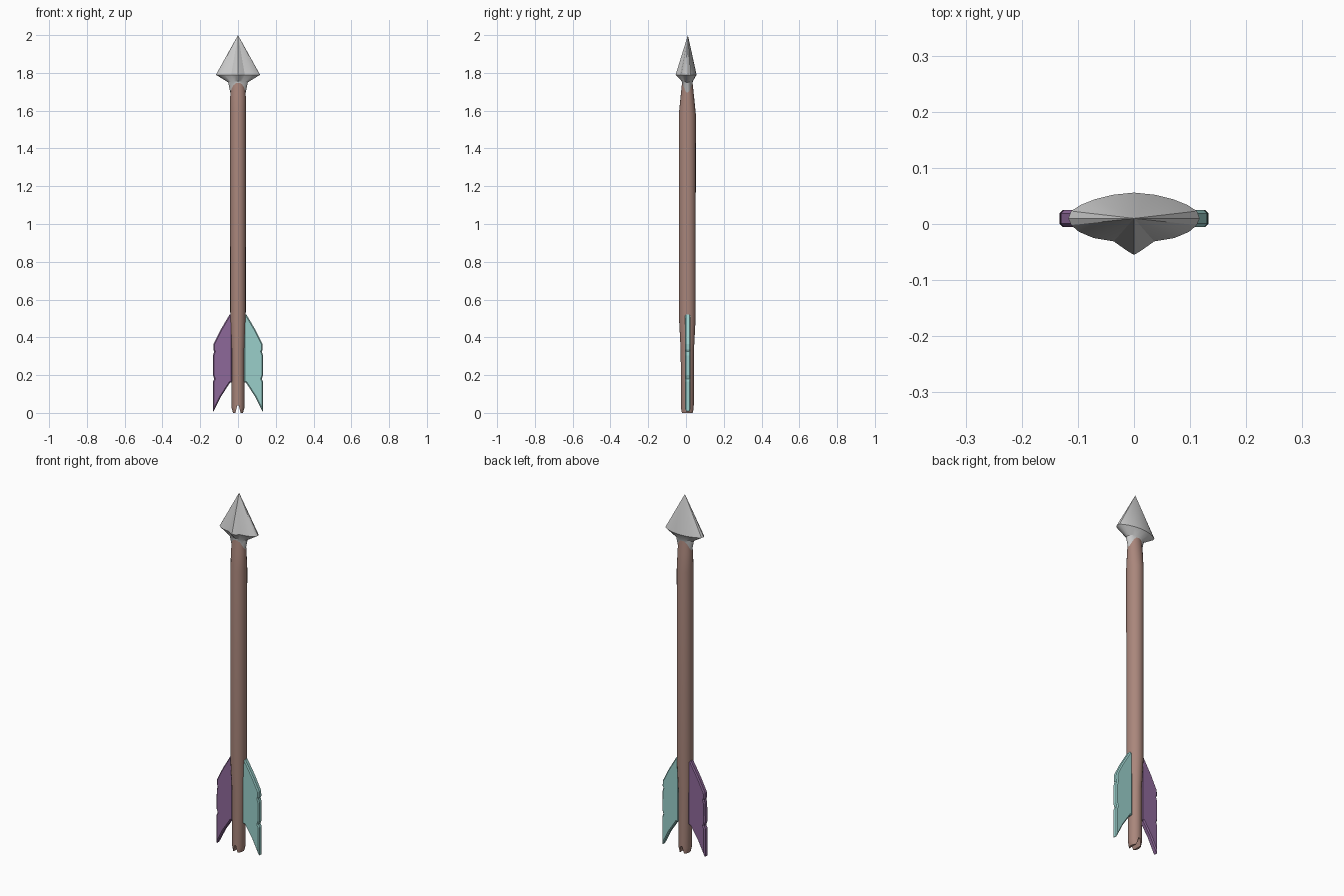
import bpy, bmesh, math

if "Cube" in bpy.data.objects:
    bpy.data.objects.remove(bpy.data.objects["Cube"])

CY = 0.007  # shaft axis offset in y


def paint(ob, name, rgb):
    mat = bpy.data.materials.new(name)
    mat.diffuse_color = (*rgb, 1)
    mat.use_nodes = True
    mat.node_tree.nodes["Principled BSDF"].inputs["Base Color"].default_value = mat.diffuse_color
    ob.data.materials.append(mat)


def finish(name, bm):
    bmesh.ops.recalc_face_normals(bm, faces=bm.faces[:])
    me = bpy.data.meshes.new(name)
    bm.to_mesh(me)
    bm.free()
    ob = bpy.data.objects.new(name, me)
    bpy.context.collection.objects.link(ob)
    return ob


def smooth(ob, angle):
    bpy.ops.object.select_all(action='DESELECT')
    ob.select_set(True)
    bpy.context.view_layer.objects.active = ob
    bpy.ops.object.shade_smooth_by_angle(angle=math.radians(angle))


def loft(name, rings):
    bm = bmesh.new()
    loops = [[bm.verts.new(p) for p in ring] for ring in rings]
    for a, b in zip(loops, loops[1:]):
        n = len(a)
        for i in range(n):
            j = (i + 1) % n
            if len(b) == 1:
                bm.faces.new((a[i], a[j], b[0]))
            else:
                bm.faces.new((a[i], a[j], b[j], b[i]))
    for end in (loops[0], loops[-1]):
        if len(end) > 2:
            bm.faces.new(end)
    return finish(name, bm)


def ellipse(n, rx, ry, z):
    return [(rx * math.cos(2 * math.pi * i / n), CY + ry * math.sin(2 * math.pi * i / n), z)
            for i in range(n)]


def prism(name, profile, y0, y1):
    bm = bmesh.new()
    face = bm.faces.new([bm.verts.new((x, y0, z)) for x, z in profile])
    out = bmesh.ops.extrude_face_region(bm, geom=[face])
    for v in out['geom']:
        if isinstance(v, bmesh.types.BMVert):
            v.co.y = y1
    return finish(name, bm)


# Shaft, flattened at the head and slimmer at the tail
shaft = loft('shaft', [ellipse(20, rx, ry, z) for rx, ry, z in [
    (.026, .033, 0), (.035, .034, .03), (.034, .035, .33), (.041, .044, .5),
    (.042, .045, 1.58), (.041, .035, 1.68), (.036, .026, 1.765)]])
paint(shaft, 'wood', (.40, .24, .20))

# String notch cut in the tail
cutter = prism('notch_cutter', [(-.016, -.01), (.016, -.01), (.004, .038), (-.004, .038)], -.1, .1)
cutter.hide_render = True
cutter.hide_viewport = True
cut = shaft.modifiers.new('notch', 'BOOLEAN')
cut.operation = 'DIFFERENCE'
cut.solver = 'EXACT'
cut.object = cutter
smooth(shaft, 35)

# Arrowhead: rounded back, ridged front, socket with two side tongues
half = [(.117, .010), (.112, .023), (.095, .034), (.07, .044), (.038, .052), (0, .056)]
front = [(0, -.055), (.012, -.048), (.036, -.031), (.072, -.025), (.098, -.014), (.112, -.002)]
outline = (half + [(-x, y) for x, y in half[-2::-1]]
           + [(-x, y) for x, y in front[:0:-1]] + front)


def socket(rx, ry, z, drop):
    ring = []
    for x, y in outline:
        a = math.atan2((y - .01) / .06, x / .117)
        ring.append((rx * math.cos(a), CY + ry * math.sin(a), z - drop * abs(math.cos(a)) ** 3))
    return ring


head = loft('arrowhead', [
    socket(.041, .027, 1.74, .045), socket(.052, .029, 1.755, .005),
    [(x, y, 1.79) for x, y in outline], [(0, .01, 2.0)]])
smooth(head, 25)

# Fletching vanes with bevelled rims and nicked outer edges
vane = [(.030, .52), (.045, .52), (.095, .435), (.130, .365), (.131, .335), (.126, .325),
        (.132, .305), (.133, .20), (.126, .18), (.133, .165), (.133, .003),
        (.122, .022), (.088, .09), (.042, .16), (.030, .16)]
for side, name, rgb in ((-1, 'left_vane', (.27, .14, .32)), (1, 'right_vane', (.32, .62, .59))):
    ob = prism(name, [(side * x, z) for x, z in vane], -.005, .025)
    bev = ob.modifiers.new('rim', 'BEVEL')
    bev.width = .007
    bev.segments = 1
    bev.limit_method = 'ANGLE'
    bev.angle_limit = math.radians(60)
    paint(ob, name + '_colour', rgb)
